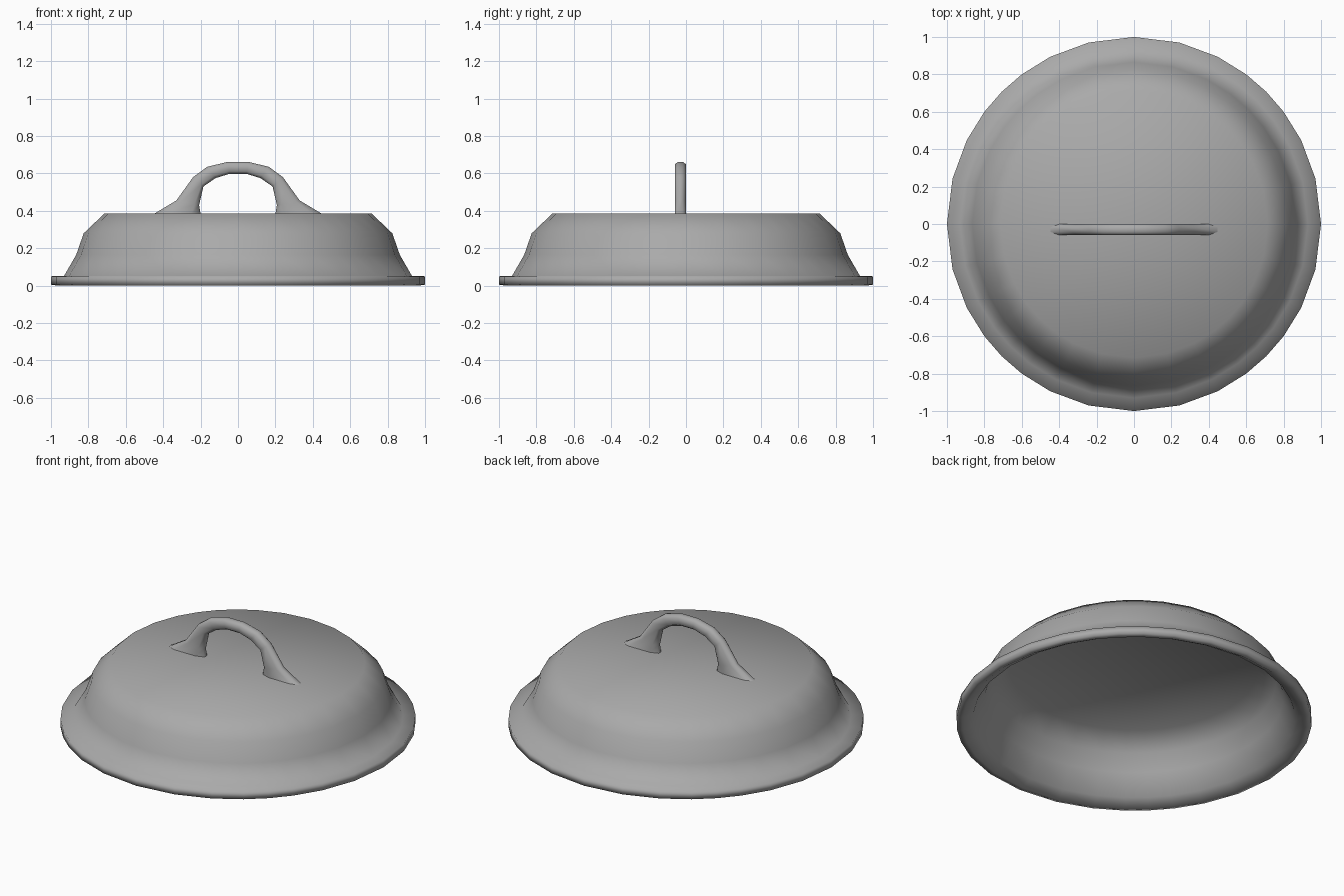
import bpy, bmesh, math

if "Cube" in bpy.data.objects:
    bpy.data.objects.remove(bpy.data.objects["Cube"], do_unlink=True)

# Single grey metal colour
grey = bpy.data.materials.new("lid grey")
grey.use_nodes = True
colour = (0.4, 0.4, 0.4, 1)
grey.diffuse_color = colour
grey.node_tree.nodes["Principled BSDF"].inputs["Base Color"].default_value = colour


def bridge(bm, a, b):
    """Join two closed loops of vertices with quads."""
    n = len(a)
    for i in range(n):
        j = (i + 1) % n
        bm.faces.new((a[i], a[j], b[j], b[i]))


def finish(bm, name):
    bmesh.ops.recalc_face_normals(bm, faces=bm.faces)
    mesh = bpy.data.meshes.new(name)
    bm.to_mesh(mesh)
    bm.free()
    mesh.materials.append(grey)
    for poly in mesh.polygons:
        poly.use_smooth = True
    obj = bpy.data.objects.new(name, mesh)
    bpy.context.collection.objects.link(obj)
    return obj


# Unevenly spaced sides: a square's edge points pushed out to a circle
angles = [q * math.pi / 2 + math.atan(k / 4) for q in range(4) for k in range(-4, 4)]

# Hollow lid: outer wall from the top down, round the rim, up the inner wall
profile = [(0.715, 0.385), (0.825, 0.28), (0.865, 0.165), (0.93, 0.052),
           (1.0, 0.05), (1.0, 0.005), (0.965, 0.0),
           (0.905, 0.035), (0.84, 0.16), (0.80, 0.265), (0.70, 0.355)]
bm = bmesh.new()
rings = [[bm.verts.new((r * math.cos(a), r * math.sin(a), z)) for a in angles]
         for r, z in profile]
for upper, lower in zip(rings, rings[1:]):
    bridge(bm, upper, lower)
for ring in (rings[0], rings[-1]):
    centre = bm.verts.new((0, 0, ring[0].co.z))
    for i in range(len(ring)):
        bm.faces.new((ring[i - 1], ring[i], centre))
finish(bm, "lid_shell")

# Arched handle: outer and inner points of each section, foot to crown
half = [((0.45, 0.383), (0.20, 0.383)),
        ((0.33, 0.455), (0.208, 0.43)),
        ((0.24, 0.58), (0.185, 0.53)),
        ((0.165, 0.635), (0.12, 0.575)),
        ((0.055, 0.662), (0.045, 0.598))]
mirrored = [((-o[0], o[1]), (-i[0], i[1])) for o, i in reversed(half)]

# Section corners: fraction from outer to inner edge, sideways offset
section = [(0, 0.4), (0.2, 1), (0.8, 1), (1, 0.4),
           (1, -0.4), (0.8, -1), (0.2, -1), (0, -0.4)]
bm = bmesh.new()
loops = []
for (ox, oz), (ix, iz) in half + mirrored:
    loops.append([bm.verts.new((ox + (ix - ox) * t, -0.03 + 0.03 * s, oz + (iz - oz) * t))
                  for t, s in section])
for a, b in zip(loops, loops[1:]):
    bridge(bm, a, b)
finish(bm, "handle")
